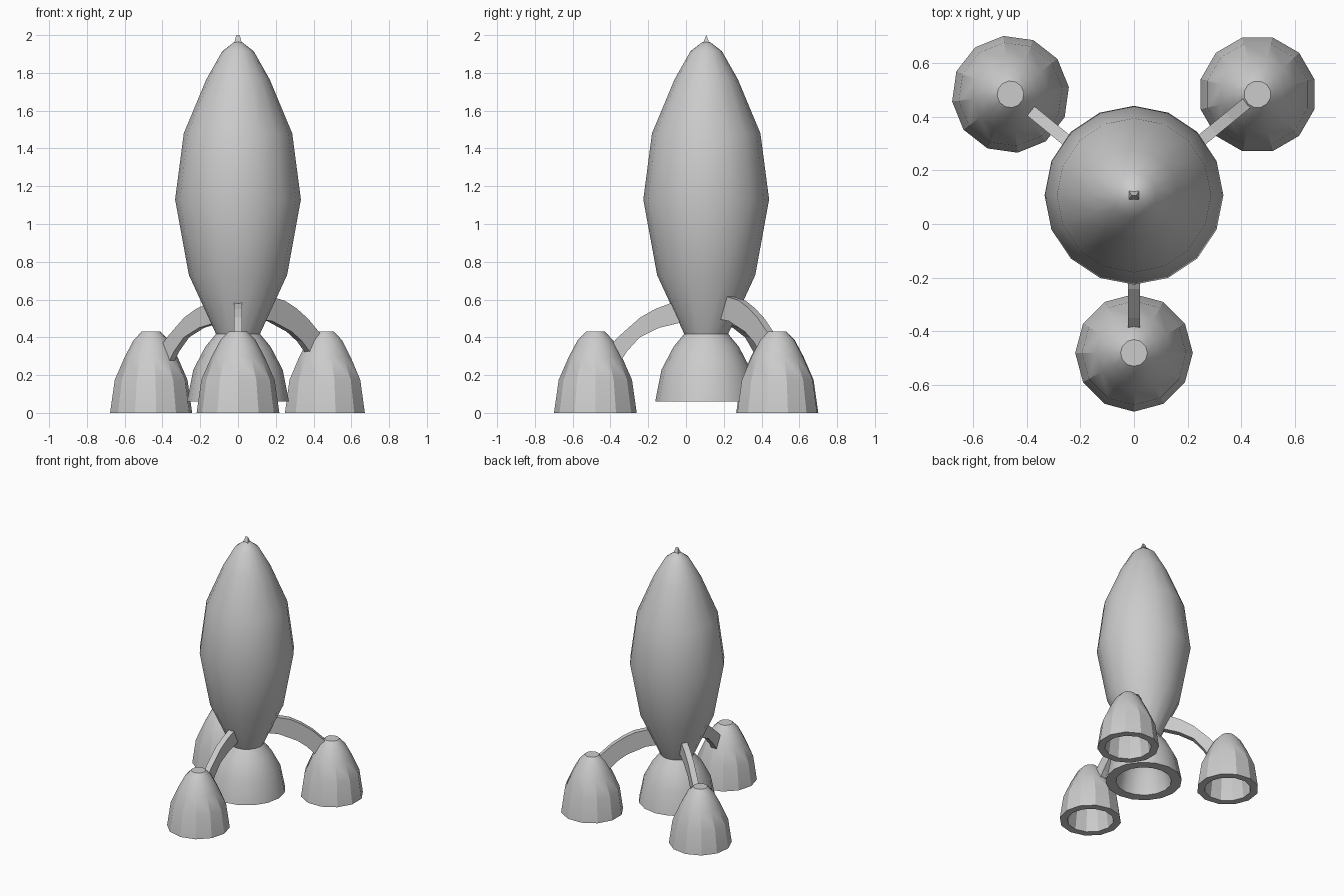
import bpy, bmesh, math
from mathutils import Matrix, Vector

if "Cube" in bpy.data.objects:
    bpy.data.objects.remove(bpy.data.objects["Cube"])

CX, CY = 0.0, 0.107  # rocket axis


def finish(bm, name, angle):
    bmesh.ops.recalc_face_normals(bm, faces=bm.faces)
    mesh = bpy.data.meshes.new(name)
    bm.to_mesh(mesh)
    bm.free()
    ob = bpy.data.objects.new(name, mesh)
    bpy.context.collection.objects.link(ob)
    bpy.ops.object.select_all(action='DESELECT')
    ob.select_set(True)
    bpy.context.view_layer.objects.active = ob
    if angle:
        bpy.ops.object.shade_smooth_by_angle(angle=math.radians(angle))
    return ob


def revolve(name, profile, sides, centre, angle, phase=0.0):
    """Surface of revolution from (radius, z) points; radius 0 makes a pole."""
    bm = bmesh.new()
    rings = []
    for r, z in profile:
        if r == 0:
            rings.append([bm.verts.new((centre[0], centre[1], z))] * sides)
            continue
        rings.append([bm.verts.new((centre[0] + r * math.cos(phase + math.tau * i / sides),
                                    centre[1] + r * math.sin(phase + math.tau * i / sides), z))
                      for i in range(sides)])
    for a, b in zip(rings, rings[1:]):
        for i in range(sides):
            j = (i + 1) % sides
            bm.faces.new(list(dict.fromkeys((a[i], a[j], b[j], b[i]))))
    return finish(bm, name, angle)


def strut(name, upper, lower, heading, width=0.044):
    """Curved flat beam: side outline in the radial plane, given a width."""
    bm = bmesh.new()
    rot = Matrix.Rotation(heading, 3, 'Z')
    place = lambda r, s, z: bm.verts.new(rot @ Vector((r, s, z)) + Vector((CX, CY, 0)))
    h = width / 2
    rings = [[place(u[0], -h, u[1]), place(u[0], h, u[1]),
              place(l[0], h, l[1]), place(l[0], -h, l[1])] for u, l in zip(upper, lower)]
    for a, b in zip(rings, rings[1:]):
        for i in range(4):
            j = (i + 1) % 4
            bm.faces.new((a[i], a[j], b[j], b[i]))
    bm.faces.new(rings[0])
    bm.faces.new(rings[-1])
    return finish(bm, name, 0)


# Smooth fuselage
revolve("fuselage", [(0, 0.41), (0.115, 0.415), (0.26, 0.73), (0.333, 1.13), (0.287, 1.48),
                     (0.168, 1.765), (0.083, 1.915), (0.022, 1.962), (0, 1.965)],
        16, (CX, CY), 35)

# Small wedge at the nose
bm = bmesh.new()
base = [bm.verts.new((CX + x, CY + y, 1.95))
        for x, y in ((-.022, -.02), (.022, -.02), (.022, .02), (-.022, .02))]
ridge = [bm.verts.new((CX + x, CY, 2.0)) for x in (-.009, .009)]
bm.faces.new(base)
bm.faces.new((base[0], base[1], ridge[1], ridge[0]))
bm.faces.new((base[2], base[3], ridge[0], ridge[1]))
bm.faces.new((base[1], base[2], ridge[1]))
bm.faces.new((base[3], base[0], ridge[0]))
finish(bm, "nose_tip", 0)

# Hollow main engine bell
revolve("main_engine", [(0, 0.42), (0.115, 0.42), (0.173, 0.35), (0.237, 0.228), (0.27, 0.06),
                        (0.197, 0.06), (0.17, 0.2), (0.115, 0.3), (0, 0.35)],
        16, (CX, CY), 35)

# Outer pods with hollow undersides, each carried by a curved strut
pod = [(0, 0.43), (0.05, 0.43), (0.093, 0.386), (0.141, 0.296), (0.194, 0.175), (0.219, 0),
       (0.165, 0), (0.145, 0.15), (0.095, 0.27), (0, 0.33)]
low_up = [(.10, .60), (.177, .585), (.27, .55), (.35, .505), (.457, .41), (.515, .35)]
low_dn = [(.08, .485), (.127, .48), (.25, .45), (.352, .40), (.42, .325), (.455, .27)]
high_up = [(.10, .625), (.18, .62), (.30, .595), (.38, .555), (.46, .50), (.545, .42)]
high_dn = [(.08, .50), (.13, .497), (.22, .485), (.35, .43), (.42, .38), (.476, .32)]
for side, centre, phase, up, dn in (("front", (0, -0.48), 0, low_up, low_dn),
                                    ("left", (-0.46, 0.483), 7, low_up, low_dn),
                                    ("right", (0.46, 0.483), 15, high_up, high_dn)):
    revolve(side + "_pod", pod, 12, centre, 27, math.radians(phase))
    strut(side + "_strut", up, dn, math.atan2(centre[1] - CY, centre[0] - CX))
